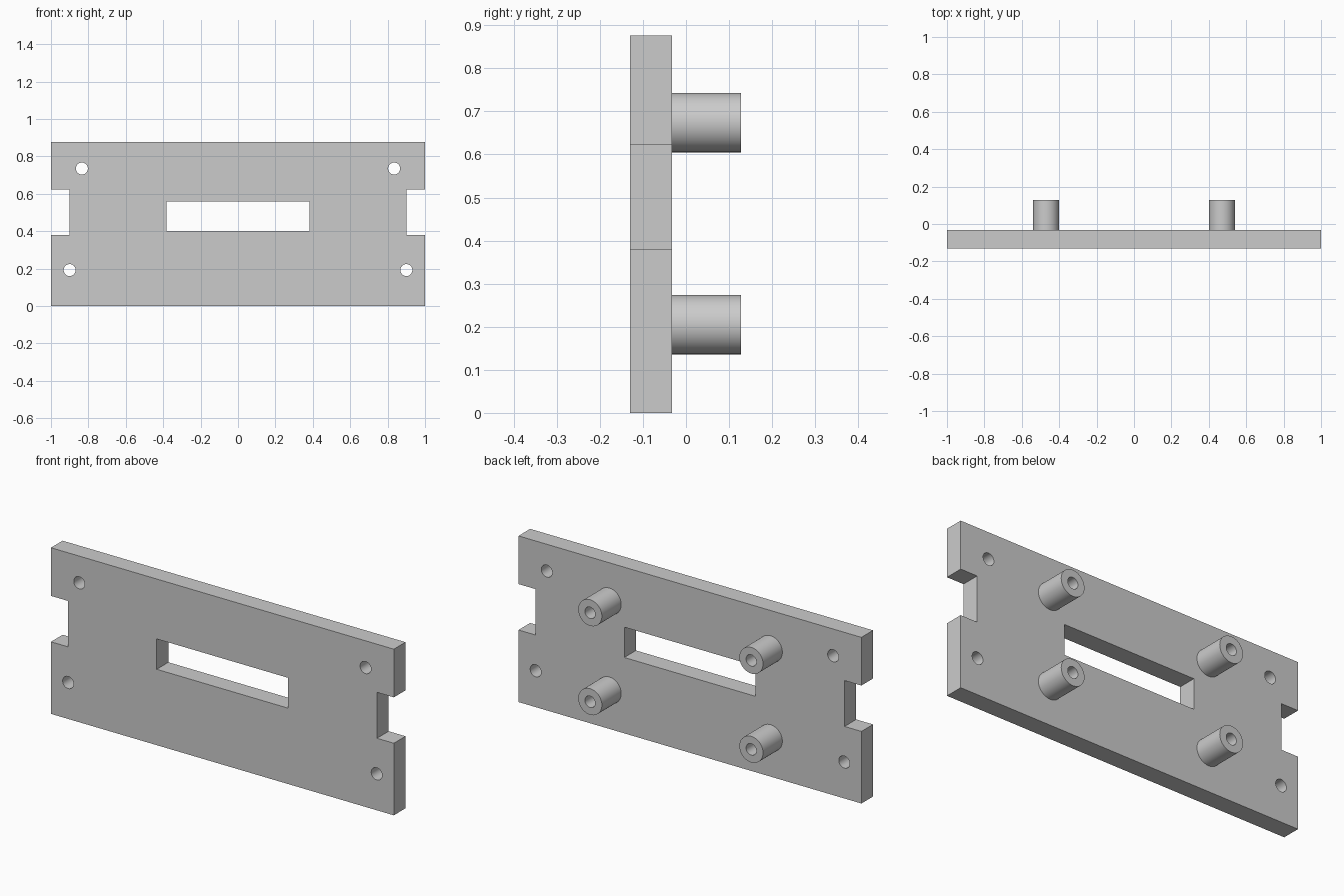
import bpy, bmesh
from math import cos, sin, pi, radians
from mathutils import Matrix

cube = bpy.data.objects.get("Cube")
if cube:
    bpy.data.objects.remove(cube, do_unlink=True)

grey = bpy.data.materials.new("plain grey")
grey.use_nodes = True
colour = (0.6, 0.6, 0.6, 1)
grey.diffuse_color = colour
grey.node_tree.nodes["Principled BSDF"].inputs["Base Color"].default_value = colour


def circle(x, z, r, n=48):
    return [(x + r * cos(2 * pi * i / n), z + r * sin(2 * pi * i / n)) for i in range(n)]


def extruded(name, loops, y0, y1):
    """Fill the outline (first loop) minus the holes, and extrude from y0 to y1."""
    curve = bpy.data.curves.new(name, "CURVE")
    curve.dimensions = "2D"
    curve.fill_mode = "BOTH"
    curve.extrude = (y1 - y0) / 2
    for loop in loops:
        spline = curve.splines.new("POLY")
        spline.points.add(len(loop) - 1)
        for point, (x, z) in zip(spline.points, loop):
            point.co = (x, z, 0, 1)
        spline.use_cyclic_u = True
    obj = bpy.data.objects.new(name, curve)
    bpy.context.collection.objects.link(obj)
    bpy.ops.object.select_all(action="DESELECT")
    obj.select_set(True)
    bpy.context.view_layer.objects.active = obj
    bpy.ops.object.convert(target="MESH")
    obj = bpy.context.object
    obj.name = name
    # Weld the caps to the walls and stand the part upright
    bm = bmesh.new()
    bm.from_mesh(obj.data)
    bmesh.ops.remove_doubles(bm, verts=bm.verts, dist=1e-5)
    bm.transform(Matrix.Translation((0, (y0 + y1) / 2, 0)) @ Matrix.Rotation(radians(90), 4, "X"))
    bmesh.ops.recalc_face_normals(bm, faces=bm.faces)
    bm.to_mesh(obj.data)
    bm.free()
    obj.data.materials.clear()
    obj.data.materials.append(grey)
    bpy.ops.object.shade_smooth_by_angle(angle=radians(30))
    return obj


FRONT, BACK, TIP = -0.13, -0.033, 0.128
HEIGHT = 0.876

# Plate with a notch in each side, a central slot and four screw holes
right_edge = [(1, 0), (1, 0.38), (0.902, 0.38), (0.902, 0.622), (1, 0.622), (1, HEIGHT)]
outline = right_edge + [(-x, z) for x, z in reversed(right_edge)]
slot = [(-0.383, 0.4), (0.383, 0.4), (0.383, 0.56), (-0.383, 0.56)]
holes = [circle(s * x, z, 0.032) for s in (-1, 1) for x, z in ((0.9, 0.192), (0.835, 0.735))]
extruded("plate", [outline, slot] + holes, FRONT, BACK)

# Four hollow standoffs on the back
for side, s in (("left", 1), ("right", -1)):
    for level, z in (("lower", 0.205), ("upper", 0.674)):
        extruded(f"{level}_{side}_standoff",
                 [circle(s * 0.47, z, 0.069), circle(s * 0.47, z, 0.03)], BACK, TIP)
